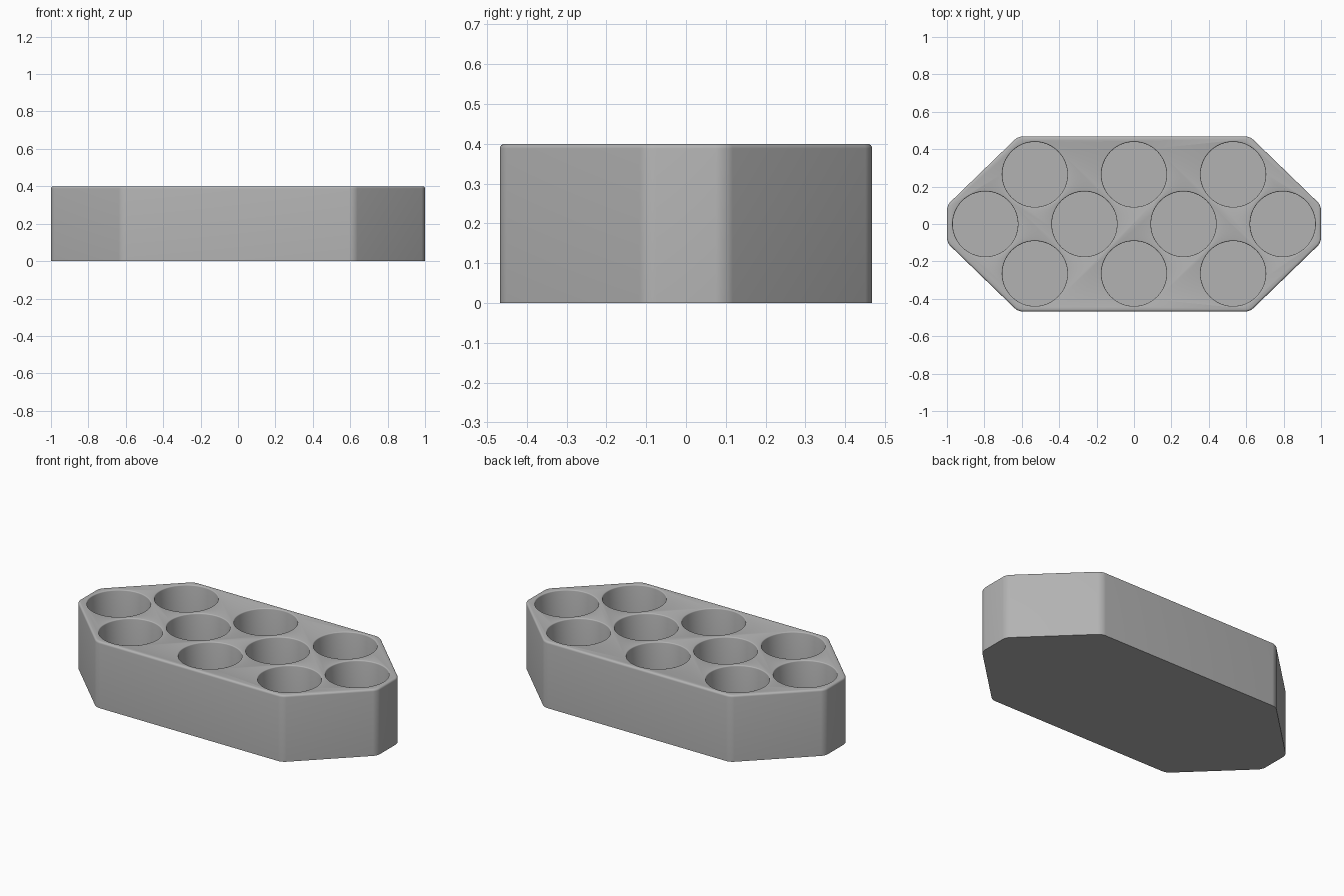
import bpy, bmesh, math

HEIGHT = 0.4
FLOOR = 0.03
RADIUS = 0.174
LIP = 0.006

cube = bpy.data.objects.get("Cube")
if cube:
    bpy.data.objects.remove(cube, do_unlink=True)

gray = bpy.data.materials.new("plain gray")
gray.use_nodes = True
gray.diffuse_color = (0.45, 0.45, 0.45, 1)
gray.node_tree.nodes["Principled BSDF"].inputs["Base Color"].default_value = gray.diffuse_color


def make_object(name, bm):
    bmesh.ops.recalc_face_normals(bm, faces=bm.faces[:])
    mesh = bpy.data.meshes.new(name)
    bm.to_mesh(mesh)
    bm.free()
    mesh.materials.append(gray)
    obj = bpy.data.objects.new(name, mesh)
    bpy.context.collection.objects.link(obj)
    return obj


# Long eight-sided block with rounded corners and a softened top rim
quarter = [(1.0, 0.1), (0.62, 0.468)]
right = [(x, -y) for x, y in quarter[::-1]] + quarter
outline = right + [(-x, -y) for x, y in right]
bm = bmesh.new()
base = bm.faces.new([bm.verts.new((x, y, 0)) for x, y in outline])
sides = bmesh.ops.extrude_face_region(bm, geom=[base])["geom"]
bmesh.ops.translate(bm, verts=[v for v in sides if isinstance(v, bmesh.types.BMVert)],
                    vec=(0, 0, HEIGHT))
upright = [e for e in bm.edges if abs(e.verts[0].co.z - e.verts[1].co.z) > 0.1]
bmesh.ops.bevel(bm, geom=upright, offset=0.025, offset_type='OFFSET',
                segments=6, profile=0.5, affect='EDGES')
rim = [e for e in bm.edges if all(v.co.z > HEIGHT - 0.001 for v in e.verts)]
bmesh.ops.bevel(bm, geom=rim, offset=0.012, offset_type='OFFSET',
                segments=4, profile=0.5, affect='EDGES')
block = make_object("tray_block", bm)

# Round pocket profile with a rounded lip, spun into stacked rings
profile = [(RADIUS, FLOOR)]
for i in range(4):
    a = math.radians(30 * i)
    profile.append((RADIUS + LIP * (1 - math.cos(a)), HEIGHT - LIP + LIP * math.sin(a)))
profile.append((RADIUS + LIP, HEIGHT + 0.05))


def add_pocket(bm, cx, cy, count=64):
    rings = []
    for r, z in profile:
        rings.append([bm.verts.new((cx + r * math.cos(math.tau * k / count),
                                    cy + r * math.sin(math.tau * k / count), z))
                      for k in range(count)])
    for low, high in zip(rings, rings[1:]):
        for k in range(count):
            n = (k + 1) % count
            bm.faces.new((low[k], low[n], high[n], high[k]))
    bm.faces.new(rings[0][::-1])
    bm.faces.new(rings[-1])


# Three staggered rows of pockets: three, four, three
STEP = 0.265
bm = bmesh.new()
for row in (-1, 0, 1):
    columns = (-2, 0, 2) if row else (-3, -1, 1, 3)
    for column in columns:
        add_pocket(bm, column * STEP, row * STEP)
cutter = make_object("pocket_cutter", bm)
cutter.hide_render = True

# Cut the pockets and drop the cutter
bpy.context.view_layer.objects.active = block
block.select_set(True)
cut = block.modifiers.new("pockets", 'BOOLEAN')
cut.operation = 'DIFFERENCE'
cut.solver = 'EXACT'
cut.object = cutter
bpy.ops.object.modifier_apply(modifier=cut.name)
bpy.data.objects.remove(cutter, do_unlink=True)

bpy.ops.object.select_all(action='DESELECT')
block.select_set(True)
bpy.ops.object.shade_smooth_by_angle(angle=math.radians(35))
